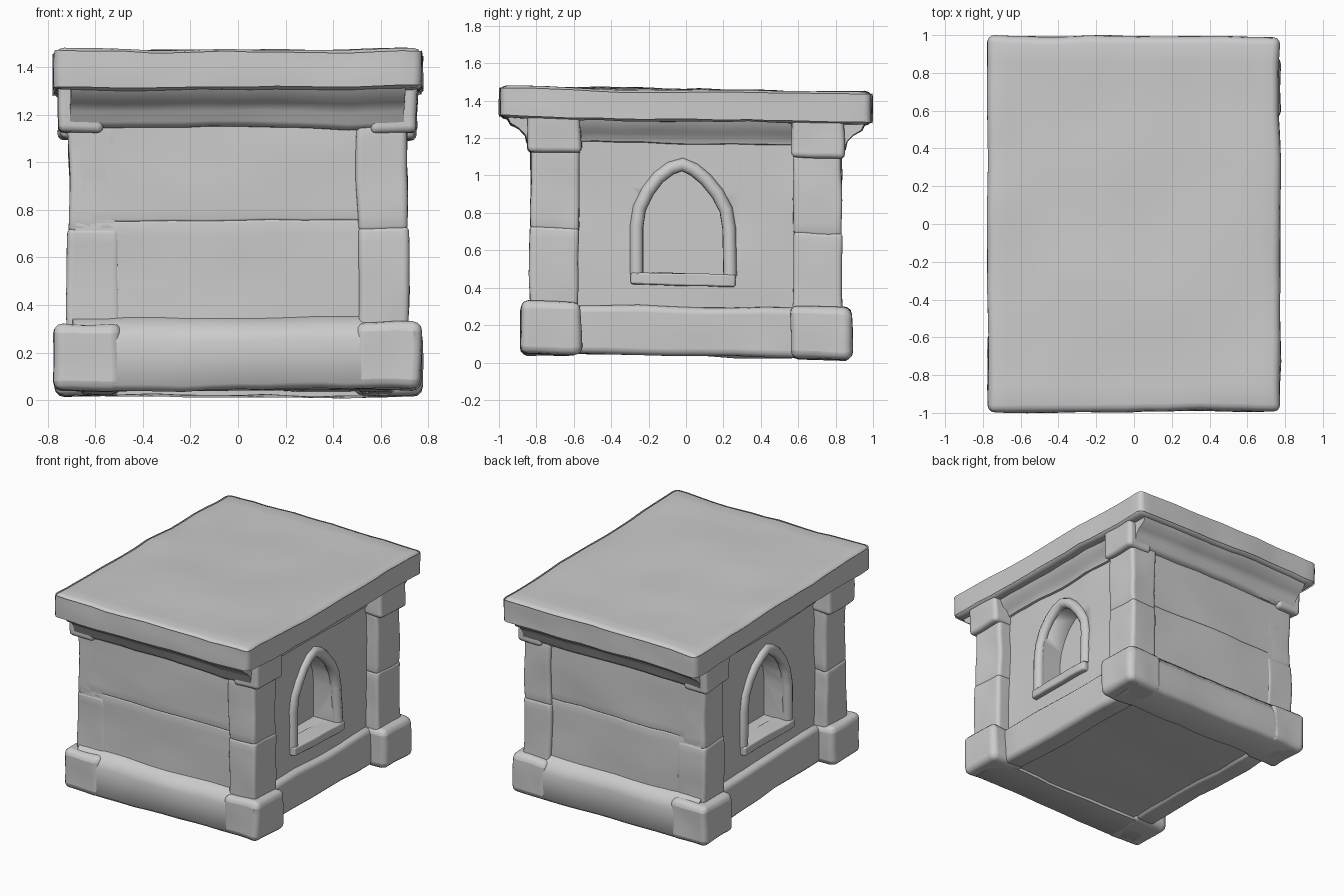
import bpy, bmesh, math
from mathutils import Vector, noise

cube = bpy.data.objects.get("Cube")
if cube:
    bpy.data.objects.remove(cube)

stone = bpy.data.materials.new("grey stone")
stone.use_nodes = True
GREY = (0.6, 0.6, 0.6, 1)
stone.diffuse_color = GREY
stone.node_tree.nodes["Principled BSDF"].inputs["Base Color"].default_value = GREY


def weather(co):
    """Gentle sag towards the back plus worn, uneven surfaces."""
    n = noise.noise_vector(co * 2.3) * 0.012 + noise.noise_vector(co * 6) * 0.007
    return co + n + Vector((0, 0, -0.017 * co.y))


def finish(obj, angle=50):
    obj.data.materials.clear()
    obj.data.materials.append(stone)
    bpy.ops.object.select_all(action='DESELECT')
    obj.select_set(True)
    bpy.context.view_layer.objects.active = obj
    bpy.ops.object.shade_smooth_by_angle(angle=math.radians(angle))


def to_object(name, bm, worn=True):
    bmesh.ops.recalc_face_normals(bm, faces=bm.faces)
    if worn:
        for v in bm.verts:
            v.co = weather(v.co)
    mesh = bpy.data.meshes.new(name)
    bm.to_mesh(mesh)
    bm.free()
    obj = bpy.data.objects.new(name, mesh)
    bpy.context.collection.objects.link(obj)
    finish(obj)
    return obj


def block(name, x, y, z, bevel=0.02, cuts=6):
    """Worn stone block between the given ranges."""
    bm = bmesh.new()
    bmesh.ops.create_cube(bm, size=1)
    bmesh.ops.subdivide_edges(bm, edges=bm.edges[:], cuts=cuts, use_grid_fill=True)
    for v in bm.verts:
        v.co = Vector([(a + b) / 2 + c * abs(b - a) for (a, b), c in zip((x, y, z), v.co)])
    if bevel:
        sharp = [e for e in bm.edges if e.calc_face_angle(0) > 0.5]
        bmesh.ops.bevel(bm, geom=sharp, offset=bevel, segments=3, profile=0.5, affect='EDGES')
    return to_object(name, bm)


def prism(name, profile, place, start, end, steps=10, worn=True):
    """Extrude a profile; place(u, v, t) maps it into space."""
    bm = bmesh.new()
    rings = []
    for i in range(steps + 1):
        t = start + (end - start) * i / steps
        rings.append([bm.verts.new(place(u, v, t)) for u, v in profile])
    n = len(profile)
    for a, b in zip(rings, rings[1:]):
        for i in range(n):
            j = (i + 1) % n
            bm.faces.new((a[i], a[j], b[j], b[i]))
    bm.faces.new(rings[0])
    bm.faces.new(rings[-1])
    return to_object(name, bm, worn)


# Core body and top slab
body = block("body", (-0.62, 0.62), (-0.78, 0.78), (0.05, 1.32), 0, 12)
block("top_slab", (-0.772, 0.772), (-0.995, 0.995), (1.29, 1.46), 0.04, 14)

# Pointed niche outline, half of it, in (y, z)
half = [(0.215, 0.47), (0.215, 0.72), (0.2, 0.81), (0.165, 0.89), (0.115, 0.96), (0.055, 1.01)]
outline = half + [(0, 1.035)] + [(-y, z) for y, z in reversed(half)]
SHIFT = -0.015

for side, label in ((1, "left"), (-1, "right")):
    # Niche cut into the side wall
    cutter = prism("niche_cutter", outline, lambda u, v, t: (t, u + SHIFT, v),
                   side * 0.46, side * 0.8, 1, worn=False)
    cutter.hide_render = True
    mod = body.modifiers.new("niche", 'BOOLEAN')
    mod.operation = 'DIFFERENCE'
    mod.solver = 'EXACT'
    mod.object = cutter
    bpy.context.view_layer.objects.active = body
    bpy.ops.object.modifier_apply(modifier=mod.name)
    bpy.data.objects.remove(cutter)

    # Rounded niche surround and sill
    curve = bpy.data.curves.new(label + "_niche_frame", 'CURVE')
    curve.dimensions = '3D'
    curve.bevel_depth = 0.037
    curve.bevel_resolution = 3
    spline = curve.splines.new('POLY')
    spline.points.add(len(outline) - 1)
    for p, (y, z) in zip(spline.points, outline):
        out = Vector((y, max(z - 0.72, 0)))
        out = out.normalized() * 0.033
        p.co = (*weather(Vector((side * 0.617, y + out.x + SHIFT, z + out.y))), 1)
    frame = bpy.data.objects.new(label + "_niche_frame", curve)
    bpy.context.collection.objects.link(frame)
    bpy.ops.object.select_all(action='DESELECT')
    frame.select_set(True)
    bpy.context.view_layer.objects.active = frame
    bpy.ops.object.convert(target='MESH')
    finish(bpy.context.view_layer.objects.active)
    block(label + "_niche_sill", sorted((side * 0.53, side * 0.66)), (-0.295, 0.265), (0.41, 0.475), 0.015)

    # Side plinth and side moulding between the pillars
    block(label + "_side_plinth", sorted((side * 0.5, side * 0.665)), (-0.6, 0.6), (0.035, 0.3), 0.035)
    moulding = [(0.58, 1.16), (0.635, 1.175), (0.65, 1.22), (0.68, 1.24), (0.705, 1.31), (0.58, 1.31)]
    prism(label + "_side_moulding", moulding, lambda u, v, t: (side * u, t, v), -0.6, 0.6)

for end, label in ((-1, "front"), (1, "back")):
    # Two stone courses of the end wall
    for name, z in (("lower", (0.1, 0.742)), ("upper", (0.738, 1.3))):
        block(f"{label}_{name}_course", (-0.69, 0.69), sorted((end * 0.62, end * 0.808)), z, 0.01, 9)

    # Full-width plinth with a worn sloping top
    plinth = [(0.6, 0.03), (0.855, 0.03), (0.88, 0.055), (0.88, 0.24), (0.865, 0.28), (0.81, 0.335), (0.6, 0.335)]
    prism(label + "_plinth", plinth, lambda u, v, t: (t, end * u, v), -0.69, 0.69, 12)

    # Flared cornice below the slab
    cornice = [(0.7, 1.13), (0.825, 1.13), (0.85, 1.155), (0.86, 1.2), (0.895, 1.235),
               (0.94, 1.26), (0.965, 1.31), (0.7, 1.31)]
    prism(label + "_cornice", cornice, lambda u, v, t: (t, end * u, v), -0.7, 0.7, 12)

    # Corner pillars: foot, two shaft blocks and capital
    for side, hand in ((1, "left"), (-1, "right")):
        name = f"{label}_{hand}_pillar"
        face = 0.835 if side > 0 else 0.812

        def part(suffix, inner, outer, y_in, y_out, z, bevel):
            block(name + suffix, sorted((side * inner, side * outer)),
                  sorted((end * y_in, end * y_out)), z, bevel)

        part("_foot", 0.49, 0.772, 0.56, 0.885, (0.03, 0.31), 0.04)
        part("_lower_shaft", 0.5, 0.715, 0.575, face, (0.25, 0.71), 0.022)
        part("_upper_shaft", 0.5, 0.71, 0.575, face - 0.004, (0.69, 1.16), 0.022)
        part("_capital", 0.56, 0.75, 0.565, 0.85, (1.11, 1.32), 0.025)
